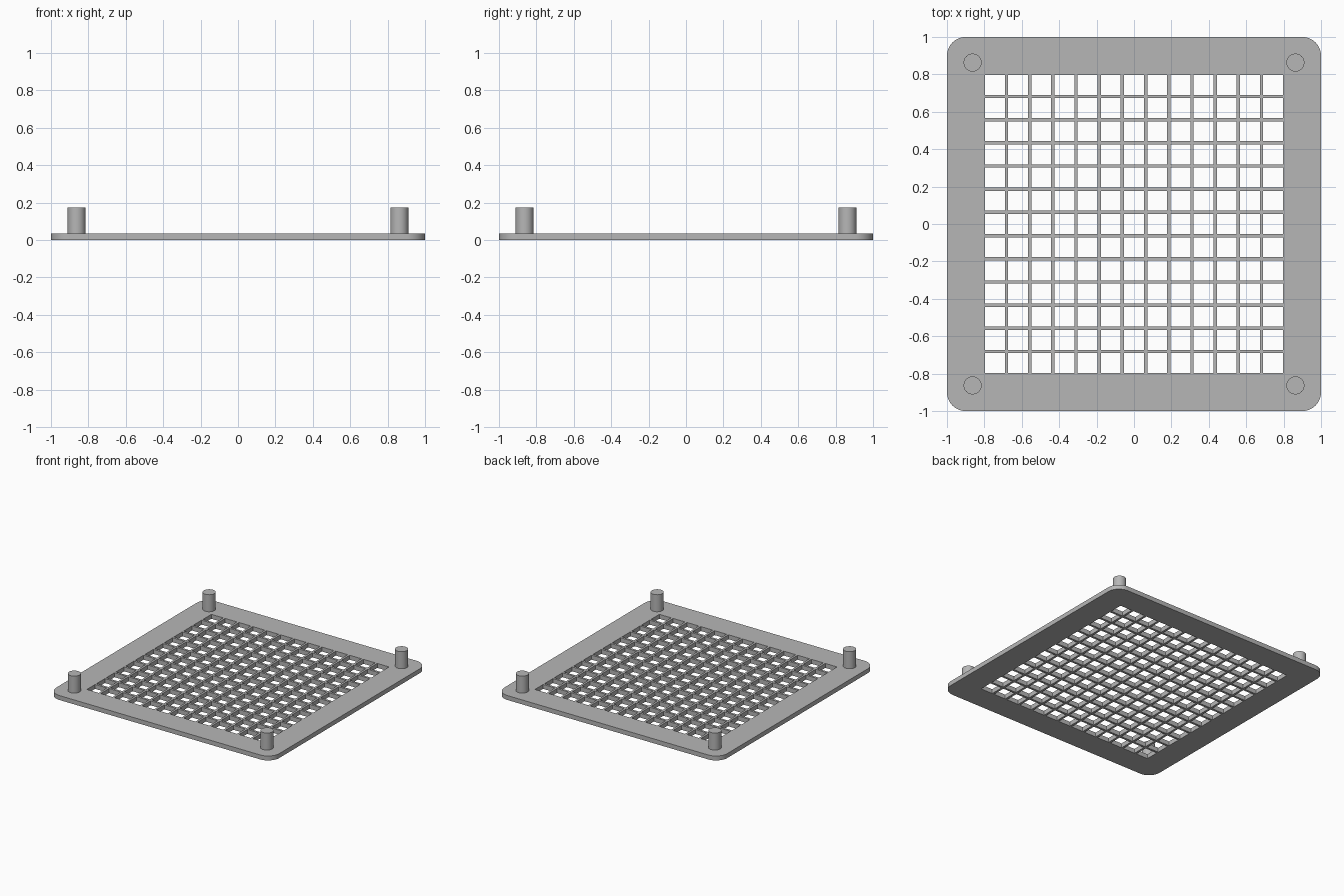
import bpy
import bmesh
import math

cube = bpy.data.objects.get("Cube")
if cube:
    bpy.data.objects.remove(cube, do_unlink=True)

HALF = 1.0            # half of the plate's side
THICK = 0.036         # plate thickness
CORNER = 0.1          # corner radius
HOLES = 13            # holes per row
PITCH, HOLE = 0.124, 0.106
POST_POS, POST_R, POST_TOP = 0.863, 0.048, 0.174

gray = bpy.data.materials.new("plain_gray")
gray.use_nodes = True
color = (0.47, 0.47, 0.47, 1)
gray.diffuse_color = color
gray.node_tree.nodes["Principled BSDF"].inputs["Base Color"].default_value = color


def add_object(name, bm):
    mesh = bpy.data.meshes.new(name)
    bm.to_mesh(mesh)
    bm.free()
    obj = bpy.data.objects.new(name, mesh)
    obj.data.materials.append(gray)
    bpy.context.collection.objects.link(obj)
    bpy.ops.object.select_all(action="DESELECT")
    obj.select_set(True)
    bpy.context.view_layer.objects.active = obj
    bpy.ops.object.shade_smooth_by_angle(angle=math.radians(30))
    return obj


# Perforated plate: a flat lattice with the hole cells left out, then thickened
lines = [-HALF]
for i in range(HOLES):
    middle = (i - (HOLES - 1) / 2) * PITCH
    lines += [middle - HOLE / 2, middle + HOLE / 2]
lines.append(HALF)

bm = bmesh.new()
grid = [[bm.verts.new((x, y, 0)) for y in lines] for x in lines]
for i in range(len(lines) - 1):
    for j in range(len(lines) - 1):
        if i % 2 and j % 2:
            continue
        bm.faces.new((grid[i][j], grid[i + 1][j], grid[i + 1][j + 1], grid[i][j + 1]))
top = bmesh.ops.extrude_face_region(bm, geom=bm.faces[:])["geom"]
bmesh.ops.translate(bm, vec=(0, 0, THICK),
                    verts=[v for v in top if isinstance(v, bmesh.types.BMVert)])
bmesh.ops.recalc_face_normals(bm, faces=bm.faces[:])

# Rounded outer corners
corners = [e for e in bm.edges
           if all(min(abs(v.co.x), abs(v.co.y)) > HALF - 0.001 for v in e.verts)
           and abs(e.verts[0].co.z - e.verts[1].co.z) > THICK / 2]
bmesh.ops.bevel(bm, geom=corners, offset=CORNER, segments=10, profile=0.5, affect="EDGES")
add_object("perforated_plate", bm)

# Corner posts
for side, sx in (("right", -1), ("left", 1)):
    for end, sy in (("front", -1), ("back", 1)):
        bm = bmesh.new()
        bmesh.ops.create_cone(bm, cap_ends=True, segments=48, radius1=POST_R,
                              radius2=POST_R, depth=POST_TOP - THICK)
        post = add_object(f"{end}_{side}_post", bm)
        post.location = (sx * POST_POS, sy * POST_POS, (POST_TOP + THICK) / 2)
